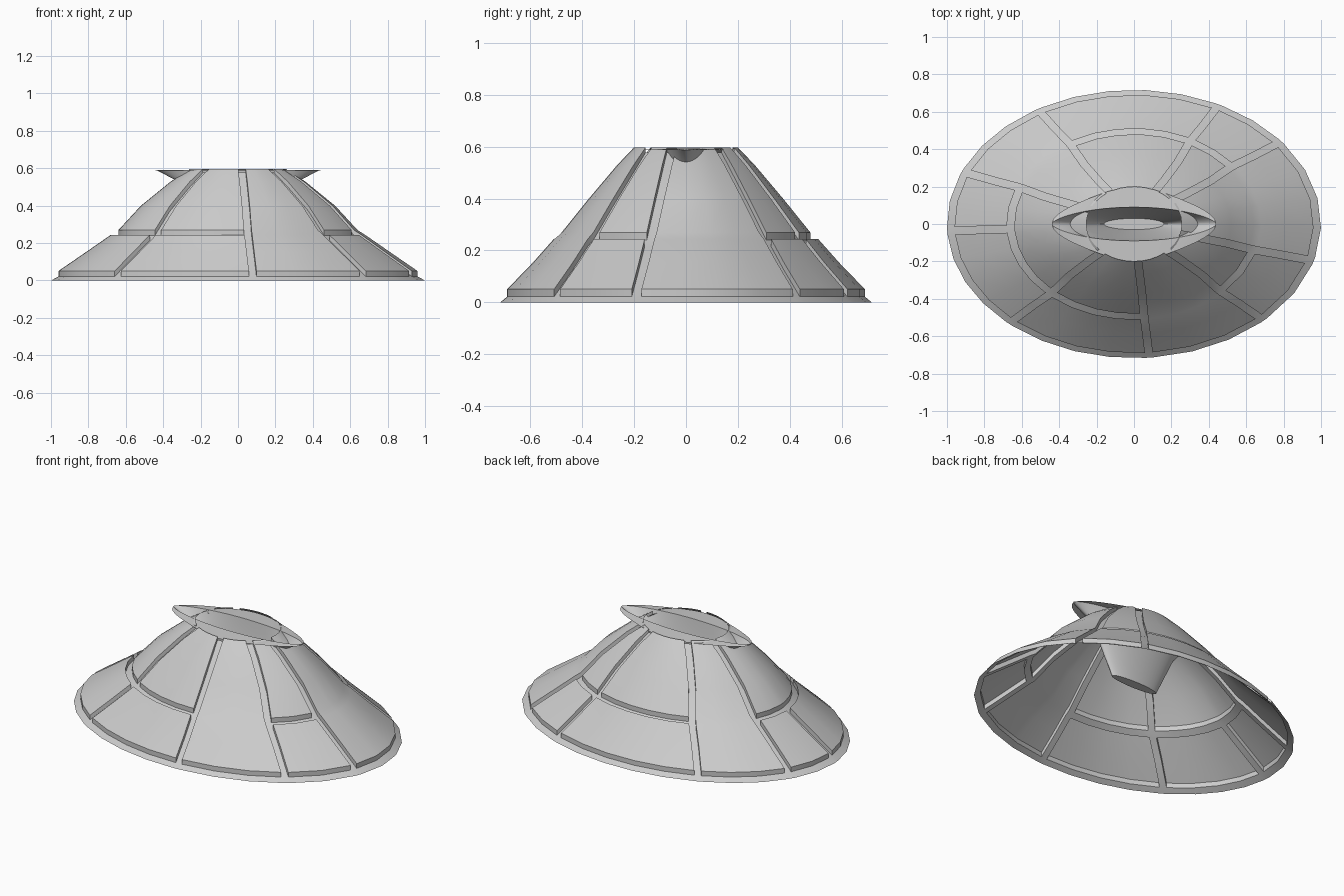
import bpy, bmesh
from math import sin, cos, radians, hypot, copysign, pi

if "Cube" in bpy.data.objects:
    bpy.data.objects.remove(bpy.data.objects["Cube"])

# Hull profile rows: height, x radius, y radius
ROWS = [(0, 1, .717), (.022, .96, .69), (.125, .81, .59), (.215, .68, .51),
        (.24, .64, .48), (.37, .52, .375), (.5, .36, .265), (.577, .255, .2)]
RING = 3            # row strip that may be a ring groove
LIFT = .029         # panel height above the groove floor
# Grooves: angle, runs full height, and whether the sector after it has a ring groove
GROOVES = [(38, True, True), (63, True, True), (121, True, False), (157, True, True),
           (183, False, True), (228, True, True), (274.7, True, False),
           (314, True, True), (344, True, False)]


def finish(name, bm, angle=30):
    bmesh.ops.recalc_face_normals(bm, faces=bm.faces)
    me = bpy.data.meshes.new(name)
    bm.to_mesh(me)
    bm.free()
    ob = bpy.data.objects.new(name, me)
    bpy.context.collection.objects.link(ob)
    bpy.ops.object.select_all(action='DESELECT')
    ob.select_set(True)
    bpy.context.view_layer.objects.active = ob
    bpy.ops.object.shade_smooth_by_angle(angle=radians(angle))
    return ob


def groove_edge(angle, row, side):
    # keeps the groove about equally wide from top to bottom
    _, a, b = ROWS[row]
    t = radians(angle)
    return t + side * .02 / hypot(a * sin(t), b * cos(t))


def build_hull():
    # columns: (angle for each row); strips: (is groove, full height, ring)
    cols, strips = [], []
    n_rows = len(ROWS)
    for i, (ang, full, ring) in enumerate(GROOVES):
        nxt = GROOVES[(i + 1) % len(GROOVES)][0]
        if nxt < ang:
            nxt += 360
        cols.append([groove_edge(ang, r, -1) for r in range(n_rows)])
        strips.append((True, full, ring))
        n = max(2, round((nxt - ang) / 12))
        for k in range(n):
            line = []
            for r in range(n_rows):
                s, e = groove_edge(ang, r, 1), groove_edge(nxt, r, -1)
                line.append(s + (e - s) * k / n)
            cols.append(line)
            strips.append((False, full, ring))
    nc = len(cols)
    bm = bmesh.new()
    cache = {}

    def vert(r, c, up):
        c %= nc
        if (r, c, up) not in cache:
            z, a, b = ROWS[r]
            t = cols[c][r]
            lift = (.02 if r == n_rows - 1 else LIFT) if up else 0
            cache[r, c, up] = bm.verts.new((a * cos(t), b * sin(t), z + lift))
        return cache[r, c, up]

    def raised(r, c):
        groove, full, ring = strips[c % nc]
        if r == 0 or (r == RING and ring):
            return False
        return not groove or (not full and r > RING)

    for r in range(n_rows - 1):
        for c in range(nc):
            u = raised(r, c)
            bm.faces.new([vert(r, c, u), vert(r, c + 1, u),
                          vert(r + 1, c + 1, u), vert(r + 1, c, u)])
            # walls between panels and grooves
            if u != raised(r, c + 1):
                bm.faces.new([vert(r, c + 1, False), vert(r + 1, c + 1, False),
                              vert(r + 1, c + 1, True), vert(r, c + 1, True)])
            if r + 1 < n_rows - 1 and u != raised(r + 1, c):
                bm.faces.new([vert(r + 1, c, False), vert(r + 1, c + 1, False),
                              vert(r + 1, c + 1, True), vert(r + 1, c, True)])
    finish("panelled_hull", bm)


def loop(bm, fx, fy, z, n=48):
    return [bm.verts.new((fx(i * 2 * pi / n), fy(i * 2 * pi / n), z)) for i in range(n)]


def bridge(bm, p, q):
    for i in range(len(p)):
        j = (i + 1) % len(p)
        bm.faces.new([p[i], p[j], q[j], q[i]])


def lens_x(a):
    return lambda t: a * cos(t)


def lens_y(b, p):
    return lambda t: b * copysign(abs(sin(t)) ** p, sin(t))


# Hull
build_hull()

# Pointed top deck around the opening
bm = bmesh.new()
outer = loop(bm, lambda t: cos(t) * (.26 + .18 * abs(cos(t)) ** 3), lens_y(.2, 1), .587)
inner = loop(bm, lens_x(.44), lens_y(.09, 1.3), .592)
bridge(bm, outer, inner)
finish("top_deck", bm)

# Sunken funnel whose tips poke through the hull
bm = bmesh.new()
prev = None
for a, b, p, z in [(.44, .09, 1.3, .592), (.34, .085, 1.2, .54),
                   (.28, .075, 1.1, .47), (.16, .03, 1, .22)]:
    ring = loop(bm, lens_x(a), lens_y(b, p), z)
    if prev:
        bridge(bm, prev, ring)
    prev = ring
bm.faces.new(prev)
finish("funnel", bm)
